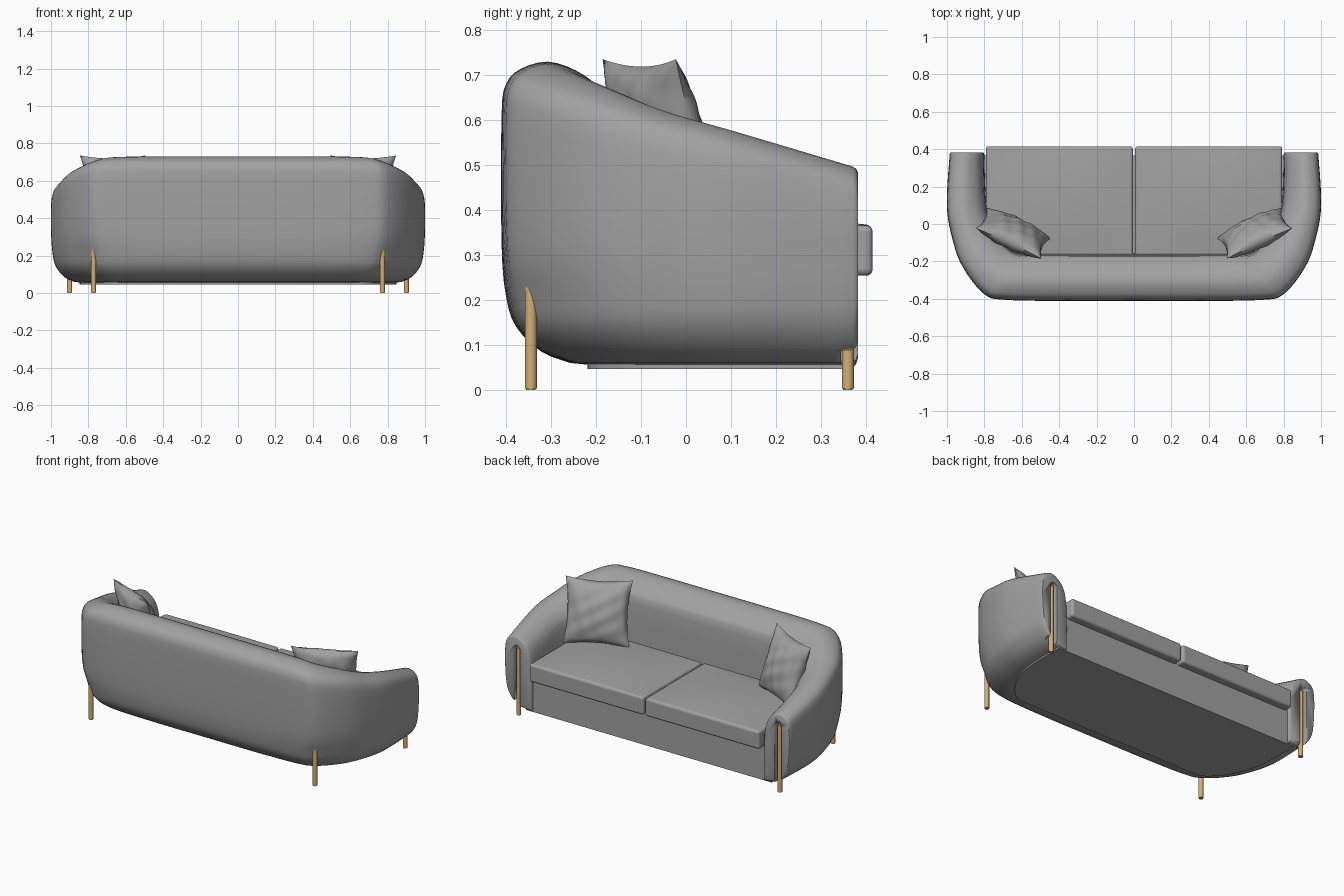
import bpy, bmesh, math
from mathutils import Vector, Matrix

if "Cube" in bpy.data.objects:
    bpy.data.objects.remove(bpy.data.objects["Cube"], do_unlink=True)


def material(name, color):
    m = bpy.data.materials.new(name)
    m.use_nodes = True
    m.diffuse_color = (*color, 1)
    m.node_tree.nodes["Principled BSDF"].inputs["Base Color"].default_value = (*color, 1)
    return m


fabric = material("grey fabric", (0.36, 0.36, 0.36))
brass = material("warm brass", (0.66, 0.43, 0.17))


def make(name, bm, mat, angle=40):
    bmesh.ops.recalc_face_normals(bm, faces=bm.faces)
    me = bpy.data.meshes.new(name)
    bm.to_mesh(me)
    bm.free()
    me.materials.append(mat)
    ob = bpy.data.objects.new(name, me)
    bpy.context.collection.objects.link(ob)
    bpy.ops.object.select_all(action='DESELECT')
    ob.select_set(True)
    bpy.context.view_layer.objects.active = ob
    bpy.ops.object.shade_smooth_by_angle(angle=math.radians(angle))
    return ob


def apply_modifier(ob, mod):
    bpy.context.view_layer.objects.active = ob
    bpy.ops.object.modifier_apply(modifier=mod.name)


def spline(points, steps):
    """Smooth curve through points of any dimension."""
    p = [Vector(q) for q in points]
    p = [p[0]] + p + [p[-1]]
    out = []
    for i in range(1, len(p) - 2):
        a, b, c, d = p[i - 1:i + 3]
        for j in range(steps):
            t = j / steps
            out.append(0.5 * (2 * b + (c - a) * t + (2 * a - 5 * b + 4 * c - d) * t * t
                              + (3 * b - a - 3 * c + d) * t ** 3))
    return out + [p[-2]]


# Half of the wraparound path: outer x, y, inner x, y, top height, undercut
half = [(0.985, 0.37, 0.80, 0.37, 0.497, 0), (1.0, 0.1, 0.79, 0.12, 0.575, 0),
        (0.97, -0.08, 0.755, 0.0, 0.62, 0.02), (0.915, -0.23, 0.70, -0.09, 0.67, 0.05),
        (0.80, -0.375, 0.63, -0.15, 0.715, 0.08), (0.68, -0.405, 0.53, -0.155, 0.728, 0.03),
        (0.35, -0.41, 0.3, -0.155, 0.73, 0), (0, -0.41, 0, -0.155, 0.73, 0)]
flip = [(-a, b, -c, d, e, f) for a, b, c, d, e, f in half[-2::-1]]
stations = spline(half + flip, 5)

# Cross-section from underside, up the outside, over the roll and down the inside:
# position across, fixed height, share of the top height, undercut weight
section = spline([(0.6, 0.06, 0, 1), (0.35, 0.085, 0, 1), (0.13, 0.14, 0, 1), (0.04, 0.21, 0, 1),
                  (0, 0.33, 0, 0.2), (0, -0.12, 1, 0), (0.04, -0.05, 1, 0), (0.16, -0.017, 1, 0),
                  (0.4, 0, 1, 0), (0.65, -0.02, 1, 0), (0.85, -0.06, 1, 0), (0.96, -0.13, 1, 0),
                  (1, 0.25, 0, 0), (1, 0.05, 0, 0)], 3)


def ring(bm, st, shrink=1.0, push=0.0):
    ox, oy, ix, iy, top, cut = st
    pts = []
    for t, fixed, share, w in section:
        t += cut * w
        pts.append(Vector((ox + (ix - ox) * t, oy + (iy - oy) * t, fixed + share * top)))
    mid = sum(pts, Vector()) / len(pts)
    return [bm.verts.new(mid + (p - mid) * shrink + Vector((0, push, 0))) for p in pts]


# Back and arms as one swept body with softly rounded arm ends
bm = bmesh.new()
rings = [ring(bm, stations[0], 0.93, 0.012), ring(bm, stations[0], 0.975, 0.008)]
rings += [ring(bm, s) for s in stations]
rings += [ring(bm, stations[-1], 0.975, 0.008), ring(bm, stations[-1], 0.93, 0.012)]
n = len(section)
for a, b in zip(rings, rings[1:]):
    for i in range(n):
        j = (i + 1) % n
        bm.faces.new((a[i], a[j], b[j], b[i]))
bm.faces.new(rings[0])
bm.faces.new(rings[-1])
shell = make("back_and_arms", bm, fabric)

# Arched grooves in the arm fronts, holding the tall legs
for side in (-1, 1):
    bm = bmesh.new()
    arch = [(0.024, -0.1)] + [(0.024 * math.cos(a * math.pi / 8), 0.415 + 0.024 * math.sin(a * math.pi / 8))
                              for a in range(9)] + [(-0.024, -0.1)]
    face = bm.faces.new([bm.verts.new((side * 0.9 + x, 0.345, z)) for x, z in arch])
    ext = bmesh.ops.extrude_face_region(bm, geom=[face])["geom"]
    bmesh.ops.translate(bm, vec=(0, 0.1, 0), verts=[g for g in ext if isinstance(g, bmesh.types.BMVert)])
    cutter = make("groove_cutter", bm, fabric)
    cutter.hide_render = True
    mod = shell.modifiers.new("groove", 'BOOLEAN')
    mod.operation, mod.solver, mod.object = 'DIFFERENCE', 'EXACT', cutter
    apply_modifier(shell, mod)
    bpy.data.objects.remove(cutter, do_unlink=True)

# Seat base following the inside of the shell
bm = bmesh.new()
outline = [bm.verts.new((s[0] + (s[2] - s[0]) * 0.75, min(0.365, s[1] + (s[3] - s[1]) * 0.75), 0.046))
           for s in stations]
face = bm.faces.new(outline)
ext = bmesh.ops.extrude_face_region(bm, geom=[face])["geom"]
bmesh.ops.translate(bm, vec=(0, 0, 0.215), verts=[g for g in ext if isinstance(g, bmesh.types.BMVert)])
make("seat_base", bm, fabric)

# Two seat cushions with a gentle crown
for side, word in ((-1, "right"), (1, "left")):
    bm = bmesh.new()
    bmesh.ops.create_cube(bm, size=1)
    bmesh.ops.subdivide_edges(bm, edges=bm.edges[:], cuts=7, use_grid_fill=True)
    for v in bm.verts:
        x, y, z = v.co
        crown = 0.02 * (1 - 4 * x * x) * (1 - 4 * y * y) if z > 0.49 else 0
        v.co = (side * 0.399 + x * 0.786, 0.1225 + y * 0.585, 0.31 + z * 0.112 + crown)
    ob = make(word + "_seat_cushion", bm, fabric)
    mod = ob.modifiers.new("soft edges", 'BEVEL')
    mod.width, mod.segments, mod.limit_method = 0.024, 4, 'ANGLE'
    mod.angle_limit = math.radians(50)
    apply_modifier(ob, mod)
    bpy.ops.object.shade_smooth_by_angle(angle=math.radians(40))

# Two throw pillows leaning into the corners, with pinched edges and soft creases
for side, word in ((-1, "right"), (1, "left")):
    bm = bmesh.new()
    for face_side in (-1, 1):
        grid = bmesh.ops.create_grid(bm, x_segments=28, y_segments=28, size=1)["verts"]
        for v in grid:
            u, w = v.co.x, v.co.y
            eu, ew = max(0, 1 - u * u), max(0, 1 - w * w)
            puff = (eu * ew) ** 0.5
            crease = 0.006 * math.sin(9 * u + 4 * w) * math.sin(7 * w - 3 * u) * puff ** 0.5
            v.co = (0.193 * u * (1 - 0.11 * ew), 0.193 * w * (1 - 0.09 * eu),
                    face_side * (0.072 * puff + crease * puff ** 0.3))
    bmesh.ops.remove_doubles(bm, verts=bm.verts, dist=0.0005)
    yaw, lean = math.radians(25), math.radians(18)
    normal = Vector((-side * math.sin(yaw), math.cos(yaw), 0))
    across = Vector((math.cos(yaw), side * math.sin(yaw), 0))
    up = Vector((0, 0, math.cos(lean))) - normal * math.sin(lean)
    turn = Matrix((across, up, across.cross(up))).transposed().to_4x4()
    bm.transform(Matrix.Translation((side * 0.645, -0.05, 0.552)) @ turn)
    make(word + "_pillow", bm, fabric, 60)

# Round brass legs
for side, word in ((-1, "right"), (1, "left")):
    for place, x, y, height in (("front", 0.9, 0.36, 0.42), ("back", 0.772, -0.345, 0.24)):
        bm = bmesh.new()
        bmesh.ops.create_cone(bm, cap_ends=True, segments=20, radius1=0.0135, radius2=0.0135, depth=height)
        rims = [e for e in bm.edges if abs(e.verts[0].co.z - e.verts[1].co.z) < 0.001]
        bmesh.ops.bevel(bm, geom=rims, offset=0.003, segments=2, affect='EDGES')
        bmesh.ops.translate(bm, vec=(side * x, y, height / 2), verts=bm.verts)
        make(word + "_" + place + "_leg", bm, brass)
